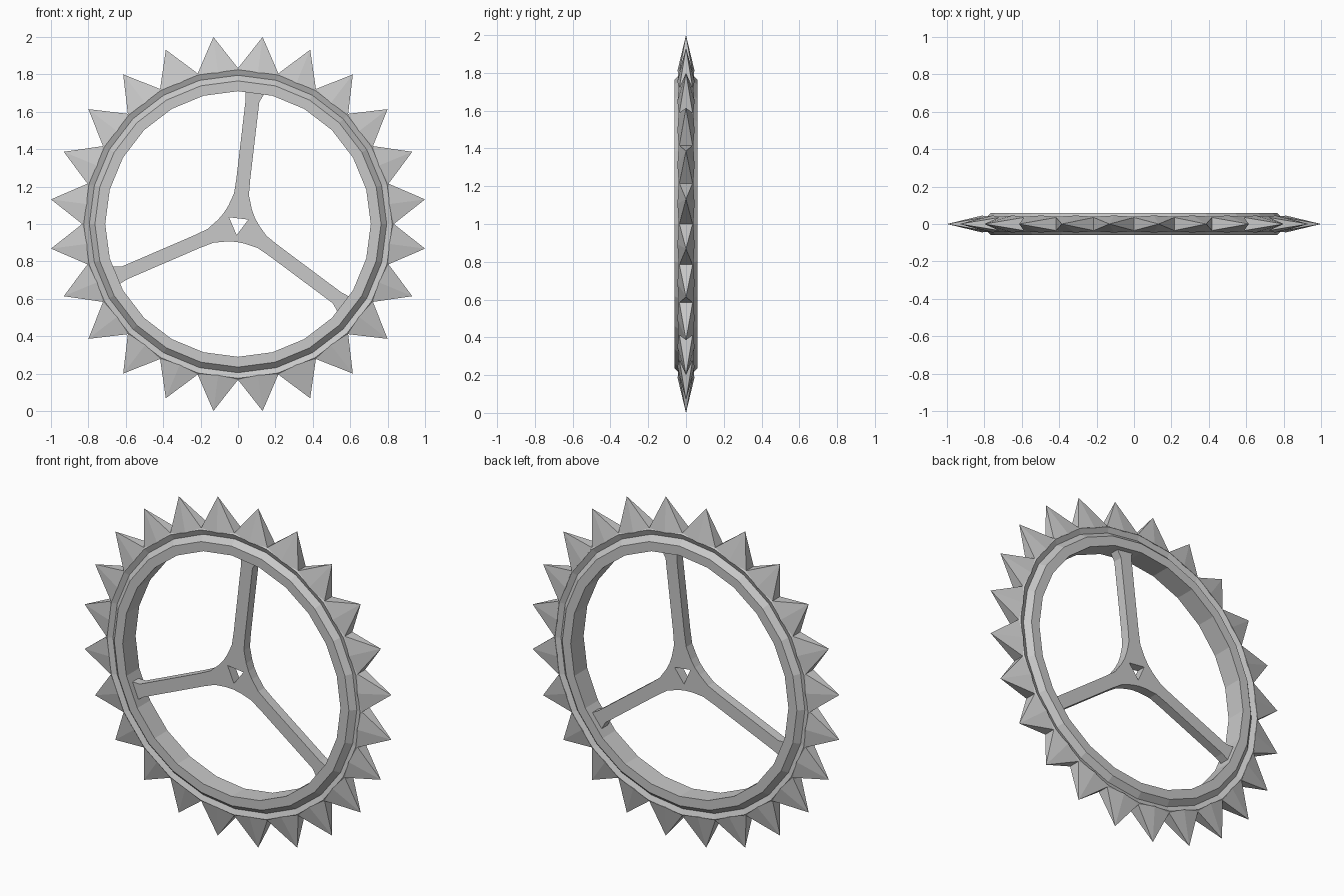
import bpy, bmesh, math
from mathutils import Vector

old = bpy.data.objects.get("Cube")
if old:
    bpy.data.objects.remove(old)

CENTER = Vector((0, 0, 1))
TEETH = 24
STEP = math.tau / TEETH

steel = bpy.data.materials.new("grey_steel")
steel.use_nodes = True
GREY = (0.58, 0.58, 0.58, 1)
steel.diffuse_color = GREY
steel.node_tree.nodes["Principled BSDF"].inputs["Base Color"].default_value = GREY


def polar(r, angle, y):
    """Point on the wheel: radius, angle from +x in the front plane, depth."""
    return CENTER + Vector((r * math.cos(angle), y, r * math.sin(angle)))


def finish(name, bm):
    bmesh.ops.recalc_face_normals(bm, faces=bm.faces)
    mesh = bpy.data.meshes.new(name)
    bm.to_mesh(mesh)
    bm.free()
    mesh.materials.append(steel)
    obj = bpy.data.objects.new(name, mesh)
    bpy.context.collection.objects.link(obj)
    return obj


def bridge(bm, a, b):
    """Quads between two closed vertex loops of equal length."""
    for i in range(len(a)):
        j = (i + 1) % len(a)
        bm.faces.new((a[i], a[j], b[j], b[i]))


# Rim: grooved profile (radius, depth) mirrored front to back, then revolved
half = [(0.71, 0.06), (0.765, 0.06), (0.795, 0.029), (0.825, 0.042), (0.833, 0.034)]
profile = half + [(r, -y) for r, y in reversed(half)]
bm = bmesh.new()
rings = [[bm.verts.new(polar(r, k * STEP, y)) for r, y in profile] for k in range(TEETH)]
for k in range(TEETH):
    bridge(bm, rings[k], rings[(k + 1) % TEETH])
finish("rim", bm)

# Teeth: pointed, with a shallow ridge down the front and back
bm = bmesh.new()
for k in range(TEETH):
    a0, mid, a1 = k * STEP, (k + 0.5) * STEP, (k + 1) * STEP
    base = [bm.verts.new(polar(r, a, y)) for r, a, y in (
        (0.833, a0, 0.035), (0.815, mid, 0.046), (0.833, a1, 0.035),
        (0.833, a1, -0.035), (0.815, mid, -0.046), (0.833, a0, -0.035))]
    tip = bm.verts.new(polar(1.0086, mid, 0))
    for i in range(6):
        bm.faces.new((base[i], base[(i + 1) % 6], tip))
    bm.faces.new(base)
finish("teeth", bm)

# Spokes: one arm outline (along, sideways) repeated three times around the hub
ARM = math.radians(83.3)
THIRD = math.tau / 3
DEPTH = 0.028
outline = [(0.09, -0.063), (0.16, -0.04), (0.24, -0.037), (0.66, -0.037),
           (0.72, -0.064), (0.72, 0.046), (0.66, 0.037), (0.24, 0.037),
           (0.16, 0.04), (0.09, 0.063)]


def arm_point(u, v, angle, y):
    return polar(math.hypot(u, v), angle + math.atan2(v, u), y)


bm = bmesh.new()
sides = []
for y in (-DEPTH, DEPTH):
    hole = [bm.verts.new(polar(0.06, ARM + (k - 0.5) * THIRD, y)) for k in range(3)]
    web = [bm.verts.new(polar(0.096, ARM + (k - 0.5) * THIRD, y)) for k in range(3)]
    outer = []
    for k in range(3):
        arm = [bm.verts.new(arm_point(u, v, ARM + k * THIRD, y)) for u, v in outline]
        n = (k + 1) % 3
        outer += [web[k]] + arm
        # Arm quads, then the hub piece between neighbouring hole corners
        for i in range(4):
            bm.faces.new((arm[i], arm[i + 1], arm[-2 - i], arm[-1 - i]))
        bm.faces.new((hole[k], web[k], arm[0], arm[-1], web[n], hole[n]))
    sides.append((outer, hole))
bridge(bm, sides[0][0], sides[1][0])
bridge(bm, sides[0][1], sides[1][1])
finish("hub_and_spokes", bm)
